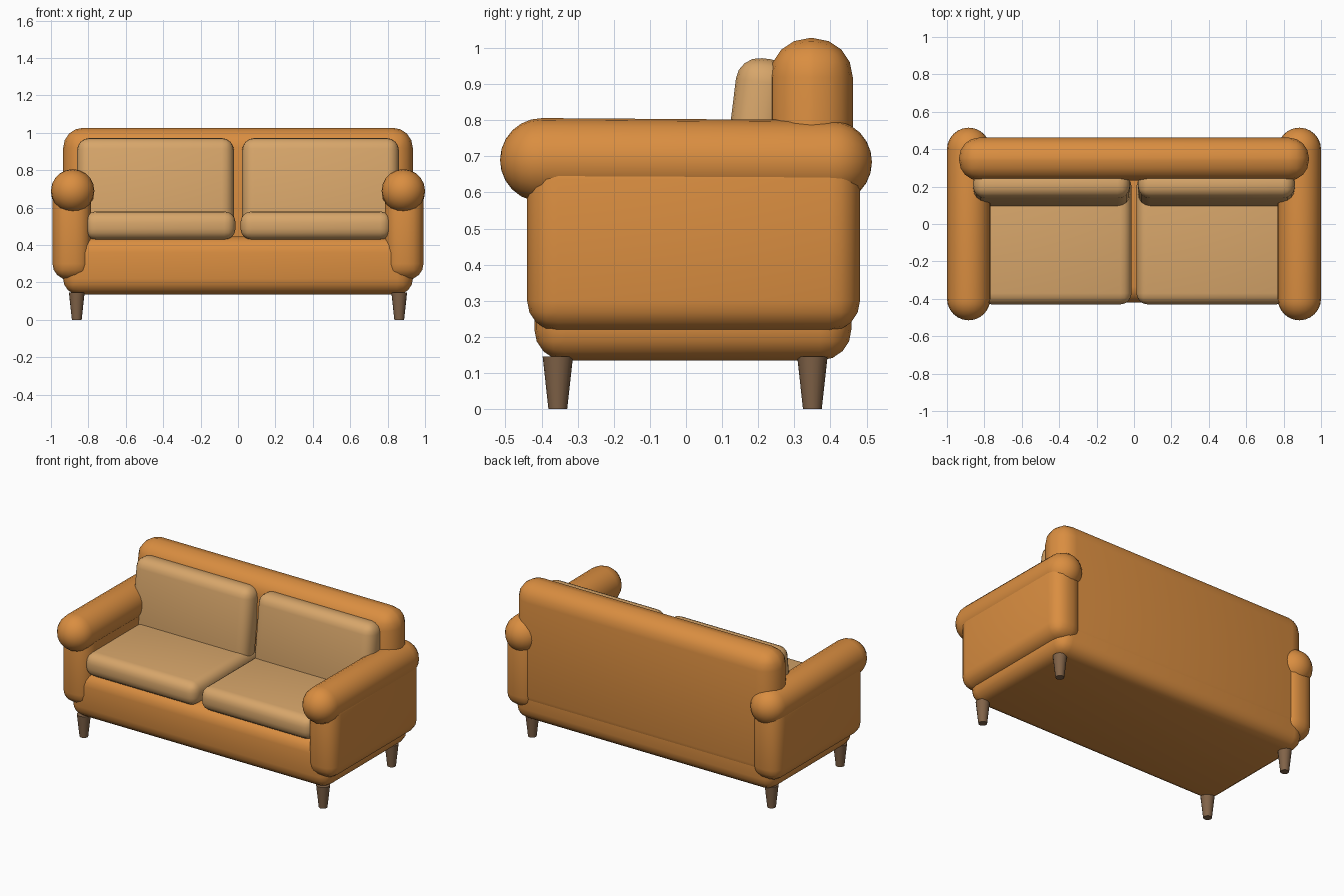
import bpy, bmesh, math
from mathutils import Matrix

if "Cube" in bpy.data.objects:
    bpy.data.objects.remove(bpy.data.objects["Cube"])


def material(name, rgb):
    m = bpy.data.materials.new(name)
    m.diffuse_color = (*rgb, 1)
    m.use_nodes = True
    m.node_tree.nodes["Principled BSDF"].inputs["Base Color"].default_value = m.diffuse_color
    return m


ORANGE = material("orange_fabric", (0.70, 0.27, 0.052))
TAN = material("tan_fabric", (0.68, 0.38, 0.145))
WOOD = material("brown_wood", (0.22, 0.125, 0.065))


def finish(bm, name, mat, angle=50):
    bmesh.ops.recalc_face_normals(bm, faces=bm.faces[:])
    me = bpy.data.meshes.new(name)
    bm.to_mesh(me)
    bm.free()
    me.materials.append(mat)
    ob = bpy.data.objects.new(name, me)
    bpy.context.collection.objects.link(ob)
    bpy.ops.object.select_all(action='DESELECT')
    bpy.context.view_layer.objects.active = ob
    ob.select_set(True)
    bpy.ops.object.shade_smooth_by_angle(angle=math.radians(angle))
    return ob


def soft_box(name, lo, hi, bevel, mat, segments=4, tilt=0):
    """Box between two corners with rounded edges, optionally leaning back."""
    bm = bmesh.new()
    bmesh.ops.create_cube(bm, size=1)
    bmesh.ops.scale(bm, vec=[b - a for a, b in zip(lo, hi)], verts=bm.verts[:])
    bmesh.ops.bevel(bm, geom=bm.edges[:], offset=bevel, segments=segments,
                    profile=0.5, affect='EDGES', clamp_overlap=True)
    ob = finish(bm, name, mat)
    ob.location = [(a + b) / 2 for a, b in zip(lo, hi)]
    ob.rotation_euler.x = math.radians(tilt)
    return ob


def capsule(name, centre, radius, length, mat):
    """Roll along y with round ends."""
    bm = bmesh.new()
    bmesh.ops.create_uvsphere(bm, u_segments=20, v_segments=12, radius=radius)
    # open the ball at its middle ring and stretch it
    half = length / 2 - radius
    ring = [e for e in bm.edges if all(abs(v.co.z) < 1e-5 for v in e.verts)]
    bmesh.ops.split_edges(bm, edges=ring)
    for f in bm.faces:
        s = 1 if f.calc_center_median().z > 0 else -1
        for v in f.verts:
            if not v.tag:
                v.co.z += s * half
                v.tag = True
    bmesh.ops.bridge_loops(bm, edges=[e for e in bm.edges if e.is_boundary])
    bmesh.ops.rotate(bm, matrix=Matrix.Rotation(math.pi / 2, 3, 'X'), verts=bm.verts[:])
    ob = finish(bm, name, mat)
    ob.location = centre
    ob.rotation_euler.x = math.radians(-0.4)


# Upholstered frame
soft_box("base", (-0.935, -0.42, 0.135), (0.935, 0.458, 0.445), 0.085, ORANGE)
soft_box("backrest", (-0.935, 0.232, 0.2), (0.935, 0.462, 1.027), 0.108, ORANGE)

for side, s in (("left", -1), ("right", 1)):
    def span(a, b):
        return sorted((s * a, s * b))

    # Arms: padded panel with a roll on top
    x0, x1 = span(0.785, 0.992)
    soft_box(side + "_arm_panel", (x0, -0.44, 0.215), (x1, 0.482, 0.72), 0.085, ORANGE)
    capsule(side + "_arm_roll", (s * 0.884, 0, 0.687), 0.116, 1.03, ORANGE)

    # Cushions
    x0, x1 = span(0.013, 0.82)
    soft_box(side + "_seat_cushion", (x0, -0.43, 0.428), (x1, 0.26, 0.58), 0.06, TAN)
    x0, x1 = span(0.022, 0.86)
    soft_box(side + "_back_cushion", (x0, 0.115, 0.47), (x1, 0.27, 0.972), 0.065, TAN, tilt=-7)

    # Tapered legs
    for end, y in (("front", -0.355), ("back", 0.35)):
        bm = bmesh.new()
        bmesh.ops.create_cone(bm, cap_ends=True, segments=16, radius1=0.026,
                              radius2=0.042, depth=0.145)
        leg = finish(bm, f"{end}_{side}_leg", WOOD)
        leg.location = (s * 0.862, y, 0.0725)
